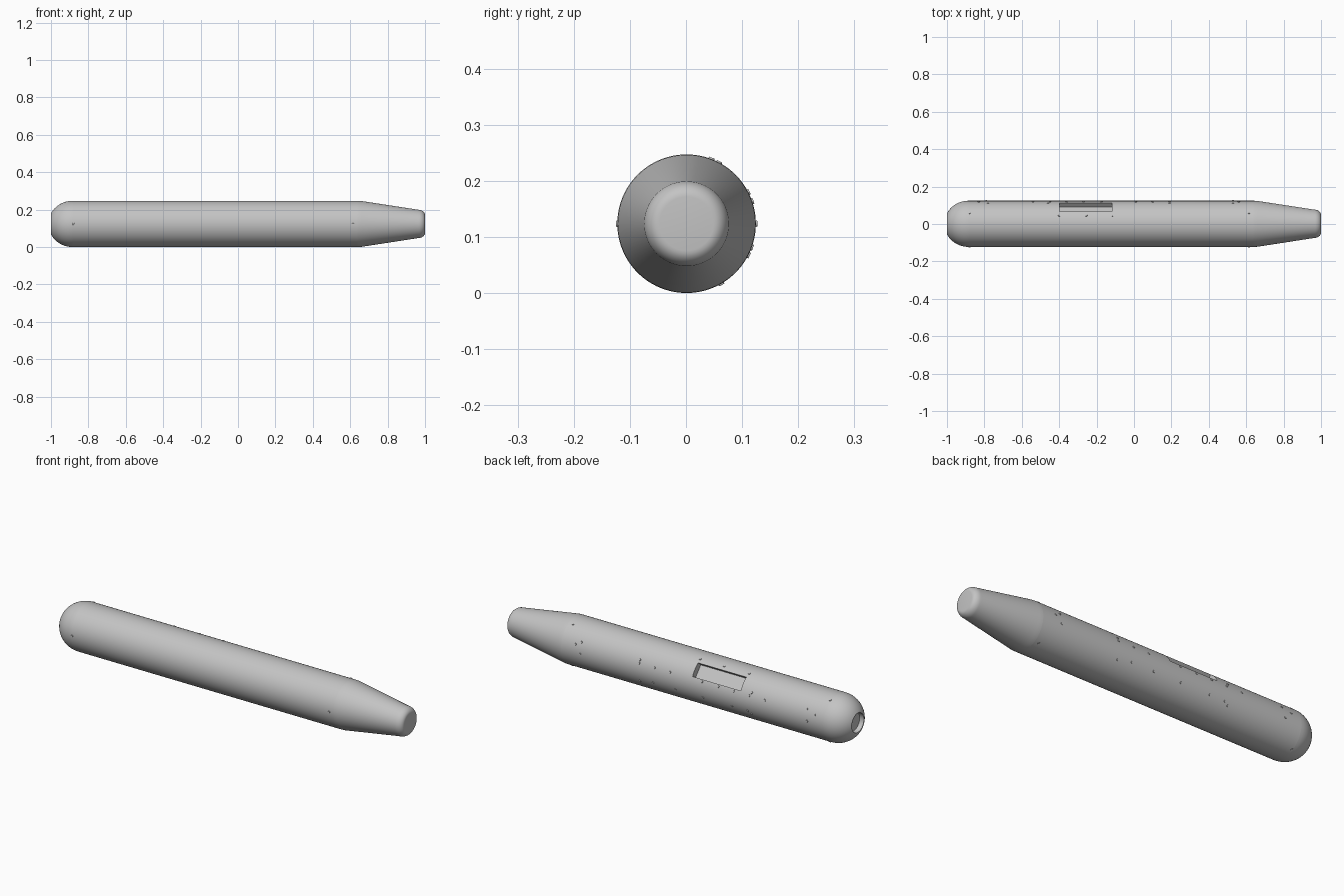
import bpy, bmesh
from math import cos, sin, pi, radians
from mathutils import Matrix, Vector

if "Cube" in bpy.data.objects:
    bpy.data.objects.remove(bpy.data.objects["Cube"], do_unlink=True)

SIDES = 96
R = 0.1235                       # hull radius
AXIS = Vector((0, 0.001, R))     # hull axis runs along x

grey = bpy.data.materials.new("light_grey_metal")
grey.use_nodes = True
grey.diffuse_color = (0.55, 0.55, 0.55, 1)
grey.node_tree.nodes["Principled BSDF"].inputs["Base Color"].default_value = (0.55, 0.55, 0.55, 1)


def finish(name, bm, smooth=True):
    bmesh.ops.recalc_face_normals(bm, faces=bm.faces)
    mesh = bpy.data.meshes.new(name)
    bm.to_mesh(mesh)
    bm.free()
    mesh.materials.append(grey)
    ob = bpy.data.objects.new(name, mesh)
    bpy.context.collection.objects.link(ob)
    bpy.ops.object.select_all(action='DESELECT')
    ob.select_set(True)
    bpy.context.view_layer.objects.active = ob
    if smooth:
        bpy.ops.object.shade_smooth_by_angle(angle=radians(25))
    return ob


def lathe(name, profile):
    """Closed solid of revolution about the hull axis from (x, radius) points."""
    bm = bmesh.new()
    rings = []
    for x, r in profile:
        rings.append([bm.verts.new(AXIS + Vector((x, r * cos(2 * pi * i / SIDES), r * sin(2 * pi * i / SIDES))))
                      for i in range(SIDES)])
    for a, b in zip(rings, rings[1:]):
        for i in range(SIDES):
            j = (i + 1) % SIDES
            bm.faces.new((a[i], a[j], b[j], b[i]))
    bm.faces.new(rings[0])
    bm.faces.new(rings[-1])
    return finish(name, bm)


def radial(x, deg, r):
    """Frame on the hull whose z axis points outward at the given angle from +y."""
    t = radians(deg)
    out = Vector((0, cos(t), sin(t)))
    side = out.cross(Vector((1, 0, 0)))
    m = Matrix((Vector((1, 0, 0)), side, out)).transposed().to_4x4()
    return Matrix.Translation(AXIS + Vector((x, 0, 0)) + out * r) @ m


# Main tube with a recessed hatch bay
SEAM_REAR, SEAM_NOSE = -0.885, 0.64
hull = lathe("hull_tube", [(SEAM_REAR, R), (SEAM_NOSE, R)])

bm = bmesh.new()
bmesh.ops.create_cube(bm, size=1, matrix=radial(-0.258, 41, 0.145) @ Matrix.Diagonal((0.28, 0.071, 0.11, 1)))
cutter = finish("hatch_cutter", bm, smooth=False)
cutter.hide_render = True
cut = hull.modifiers.new("hatch_bay", 'BOOLEAN')
cut.operation = 'DIFFERENCE'
cut.solver = 'EXACT'
cut.object = cutter
bpy.ops.object.select_all(action='DESELECT')
hull.select_set(True)
bpy.context.view_layer.objects.active = hull
bpy.ops.object.modifier_apply(modifier=cut.name)
bpy.data.objects.remove(cutter, do_unlink=True)
bpy.ops.object.shade_smooth_by_angle(angle=radians(25))

# Domed tail with a shallow round socket
HOLE = 0.056
steps = 12
dome = [(SEAM_REAR, R)]
for i in range(1, steps + 1):
    t = i / steps * radians(63)
    dome.append((SEAM_REAR - (1 + SEAM_REAR) * sin(t) / sin(radians(63)), R * cos(t)))
lathe("tail_dome", dome + [(-1, HOLE - 0.006), (-0.975, HOLE - 0.006)])

# Tapered nose with a rounded lip and flat end
nose = [(SEAM_NOSE, R), (0.66, R - 0.001)]
tip_x, tip_r, lip = 0.962, 0.076, 0.028
for i in range(9):
    t = i / 8 * pi / 2
    nose.append((tip_x + (1 - tip_x) * sin(t), tip_r - lip * (1 - cos(t))))
lathe("nose_cone", nose)

# Small rivets: (angle, positions along the hull)
RIVETS = [
    (69, (-0.40, -0.255, -0.115)),
    (62, (-0.88, 0.615)),
    (27, (-0.78, -0.46, 0.19, 0.53)),
    (19, (-0.83, -0.54, -0.45, -0.36, -0.27, -0.175, 0.01, 0.10, 0.19, 0.56)),
    (0, (-0.79, 0.53)),
    (-20, (-0.44, -0.35, -0.18, -0.02, 0.11)),
    (-27, (-0.46, 0.19)),
    (-60, (-0.88, 0.615)),
    (180, (-0.88, 0.615)),
]
bm = bmesh.new()
for deg, xs in RIVETS:
    for x in xs:
        bmesh.ops.create_cone(bm, cap_ends=True, segments=12, radius1=0.007, radius2=0.005,
                              depth=0.006, matrix=radial(x, deg, R - 0.0005))
finish("rivets", bm)
